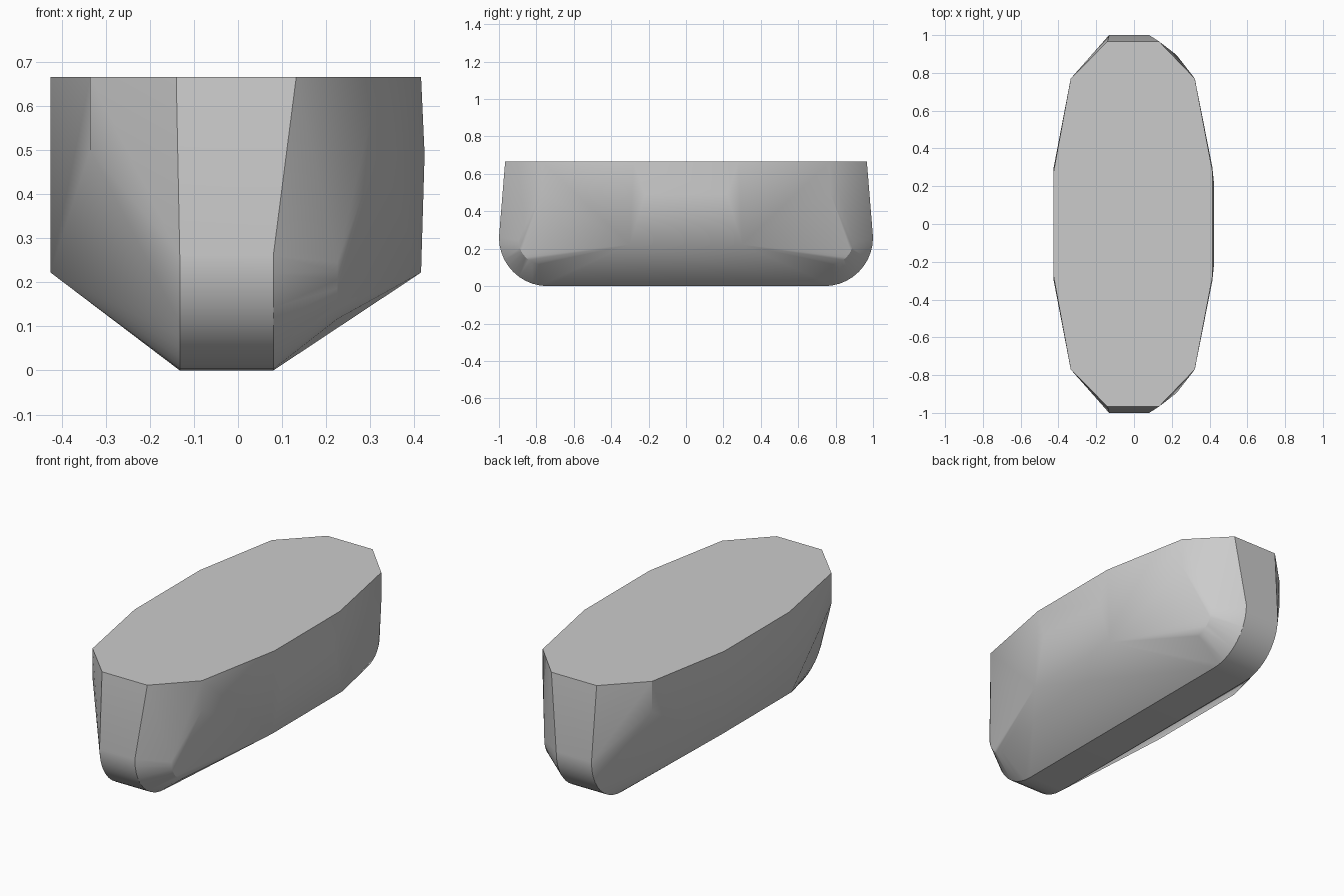
import bpy, bmesh, math

cube = bpy.data.objects.get("Cube")
if cube:
    bpy.data.objects.remove(cube, do_unlink=True)

TOP = 0.665


def arc(x, y, z, radius, steps=10):
    """Quarter round from the upright end down to the underside."""
    angles = [math.pi / 2 * i / steps for i in range(steps + 1)]
    return [(x, y + radius * math.cos(a), z - radius * math.sin(a)) for a in angles]


# Half of the hull: flat deck outline
points = [(x, y, TOP) for x, y in
          ((-0.14, 0.967), (0.132, 0.967), (0.322, 0.77),
           (0.415, 0.28), (-0.425, 0.28), (-0.335, 0.77))]
# Side corners, chines and the slight bulge on one flank
points += [(-0.335, 0.77, 0.50), (0.322, 0.77, 0.505),
           (-0.425, 0.30, 0.222), (0.415, 0.30, 0.222), (0.423, 0.22, 0.49)]
# Rounded keel ends and the smaller rounded shoulder
points += arc(-0.132, 0.74, 0.26, 0.26)
points += arc(0.08, 0.74, 0.26, 0.26)
points += arc(0.225, 0.765, 0.245, 0.13)

# Mirror front to back and wrap in one convex skin
bm = bmesh.new()
for x, y, z in points:
    for side in (1, -1):
        bm.verts.new((x, side * y, z))
hull = bmesh.ops.convex_hull(bm, input=bm.verts[:])
loose = {g for g in hull["geom_interior"] + hull["geom_unused"]
         if isinstance(g, bmesh.types.BMVert)}
bmesh.ops.delete(bm, geom=list(loose), context='VERTS')
bmesh.ops.dissolve_limit(bm, angle_limit=math.radians(0.5),
                         verts=bm.verts[:], edges=bm.edges[:])
bmesh.ops.recalc_face_normals(bm, faces=bm.faces[:])

mesh = bpy.data.meshes.new("hull_block")
bm.to_mesh(mesh)
bm.free()
block = bpy.data.objects.new("hull_block", mesh)
bpy.context.collection.objects.link(block)

# Plain grey surface
grey = bpy.data.materials.new("light_grey")
grey.use_nodes = True
colour = (0.6, 0.6, 0.6, 1)
grey.diffuse_color = colour
grey.node_tree.nodes["Principled BSDF"].inputs["Base Color"].default_value = colour
mesh.materials.append(grey)

# Soft rounds, crisp edges
bpy.ops.object.select_all(action='DESELECT')
block.select_set(True)
bpy.context.view_layer.objects.active = block
bpy.ops.object.shade_smooth_by_angle(angle=math.radians(30))
